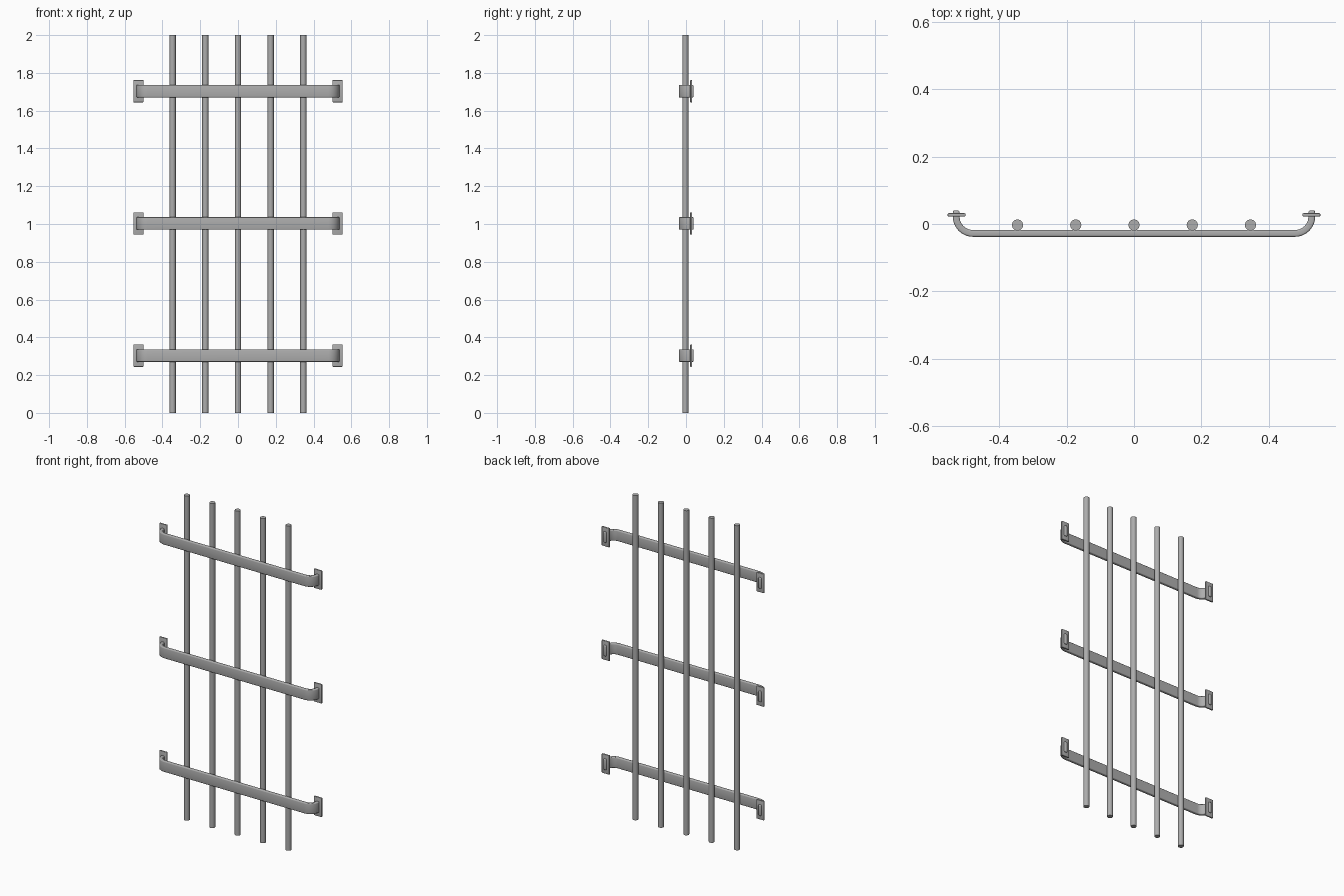
import bpy
import bmesh
import math

cube = bpy.data.objects.get("Cube")
if cube:
    bpy.data.objects.remove(cube, do_unlink=True)

steel = bpy.data.materials.new("grey_steel")
steel.use_nodes = True
GREY = (0.42, 0.42, 0.42, 1)
steel.diffuse_color = GREY
steel.node_tree.nodes["Principled BSDF"].inputs["Base Color"].default_value = GREY


def finish(obj, bevel=0):
    """Give the part its material, soft edges and smooth shading."""
    obj.data.materials.clear()
    obj.data.materials.append(steel)
    bpy.ops.object.select_all(action="DESELECT")
    obj.select_set(True)
    bpy.context.view_layer.objects.active = obj
    if bevel:
        mod = obj.modifiers.new("soft_edges", "BEVEL")
        mod.width = bevel
        mod.segments = 3
        mod.limit_method = "ANGLE"
        mod.angle_limit = math.radians(40)
        bpy.ops.object.modifier_apply(modifier=mod.name)
    bpy.ops.object.shade_smooth_by_angle(angle=math.radians(35))


def strap_path():
    """Centre line of the right half: straight run, bend, short leg to the wall."""
    radius, end_x, front_y, wall_y = 0.05, 0.528, -0.028, 0.04
    points = []
    for i in range(11):
        a = math.pi / 2 * i / 10
        points.append((end_x - radius + radius * math.sin(a),
                       front_y + radius - radius * math.cos(a),
                       math.sin(a), -math.cos(a)))
    points.append((end_x, wall_y, 1, 0))
    return points


def make_strap(name, z):
    half_height, half_thick = 0.033, 0.01
    right = strap_path()
    path = [(-x, y, -nx, ny) for x, y, nx, ny in reversed(right)] + right
    bm = bmesh.new()
    rings = []
    for x, y, nx, ny in path:
        rings.append([bm.verts.new((x + nx * t * half_thick, y + ny * t * half_thick,
                                    z + h * half_height))
                      for t, h in ((1, -1), (1, 1), (-1, 1), (-1, -1))])
    for a, b in zip(rings, rings[1:]):
        for i in range(4):
            j = (i + 1) % 4
            bm.faces.new((a[i], a[j], b[j], b[i]))
    bm.faces.new(rings[0])
    bm.faces.new(rings[-1])
    bmesh.ops.recalc_face_normals(bm, faces=bm.faces)
    mesh = bpy.data.meshes.new(name)
    bm.to_mesh(mesh)
    bm.free()
    obj = bpy.data.objects.new(name, mesh)
    bpy.context.collection.objects.link(obj)
    finish(obj, 0.005)


# Upright round bars
for i in range(5):
    bpy.ops.mesh.primitive_cylinder_add(vertices=32, radius=0.0165, depth=2,
                                        location=((i - 2) * 0.173, -0.003, 1))
    bar = bpy.context.object
    bar.name = f"upright_bar_{i + 1}"
    finish(bar)

# Bent cross straps with a wall plate at each end
for level, z in (("lower", 0.303), ("middle", 1.003), ("upper", 1.703)):
    make_strap(f"{level}_cross_strap", z)
    for side, sign in (("left", 1), ("right", -1)):
        bpy.ops.mesh.primitive_cube_add(size=1, location=(sign * 0.527, 0.027, z))
        plate = bpy.context.object
        plate.name = f"{level}_{side}_wall_plate"
        plate.scale = (0.053, 0.01, 0.118)
        bpy.ops.object.transform_apply(location=False, rotation=False, scale=True)
        finish(plate, 0.003)
